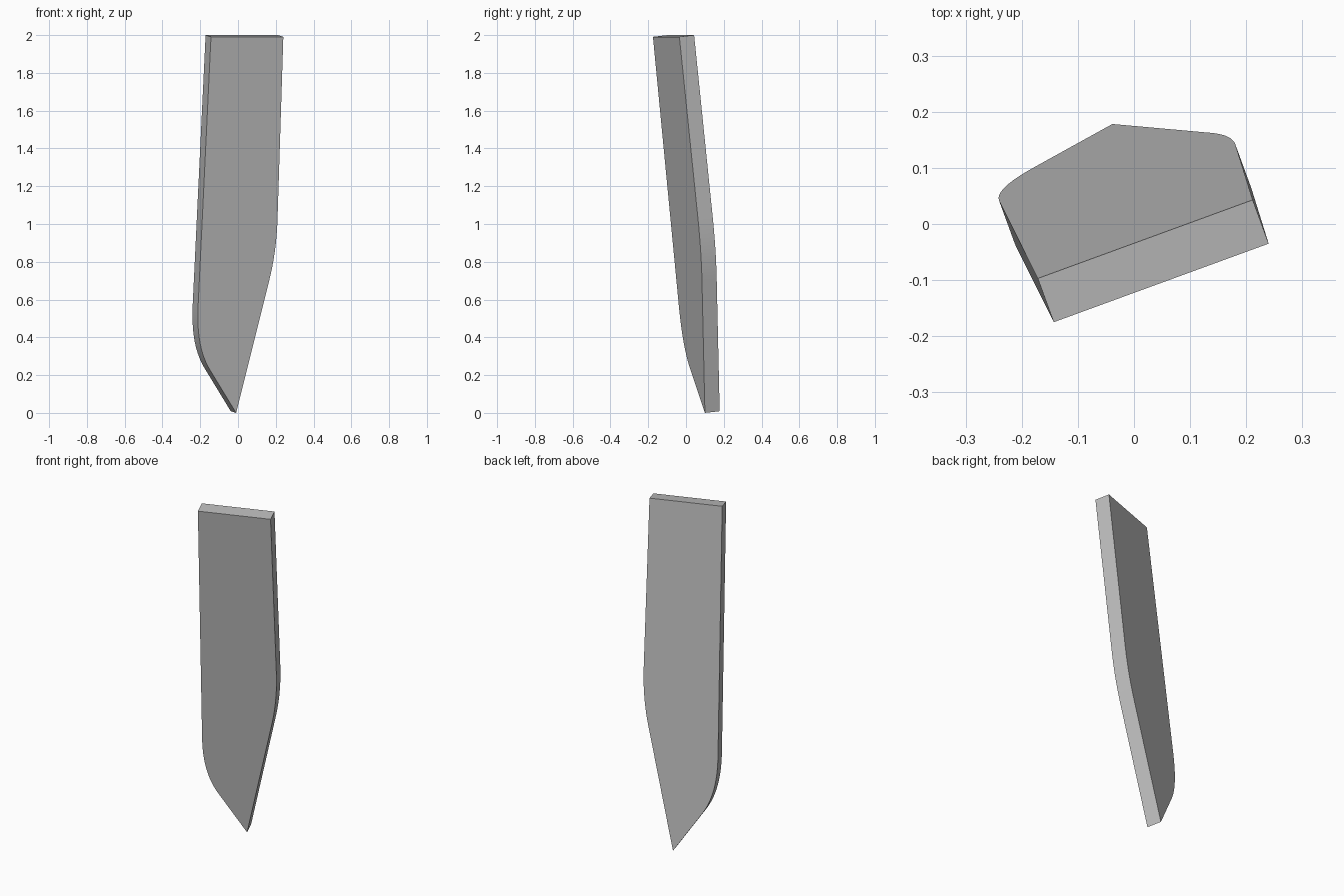
import bpy
import bmesh
import math
from mathutils import Vector

if "Cube" in bpy.data.objects:
    bpy.data.objects.remove(bpy.data.objects["Cube"])

TOP = 1.991
THICKNESS = Vector((-0.0285, 0.078, 0.009))


def on_face(x, z):
    """Place an outline point on the tilted, twisted front plane."""
    return Vector((x, -0.175 + 0.3655 * (x + 0.143) + 0.1138 * (TOP - z), z))


def rounded(start, corner, end, steps=10):
    """Soft corner between two straight edges."""
    a, b, c = Vector(start), Vector(corner), Vector(end)
    return [a.lerp(b, i / steps).lerp(b.lerp(c, i / steps), i / steps)
            for i in range(steps + 1)]


# Outline of the slab: square top, two rounded bends, pointed tip
outline = [(-0.143, TOP)]
outline += rounded((-0.212, 0.55), (-0.22, 0.345), (-0.15, 0.23))
outline += [(-0.01, 0.0)]
outline += rounded((0.165, 0.70), (0.203, 0.851), (0.209, 1.02))
outline += [(0.24, TOP)]

# Extrude the outline through the slab thickness
bm = bmesh.new()
front = bm.faces.new([bm.verts.new(on_face(x, z)) for x, z in outline])
extruded = bmesh.ops.extrude_face_region(bm, geom=[front], use_keep_orig=True)
back_verts = [v for v in extruded["geom"] if isinstance(v, bmesh.types.BMVert)]
bmesh.ops.translate(bm, vec=THICKNESS, verts=back_verts)
bmesh.ops.recalc_face_normals(bm, faces=bm.faces[:])
mesh = bpy.data.meshes.new("pointed_slab")
bm.to_mesh(mesh)
bm.free()

slab = bpy.data.objects.new("pointed_slab", mesh)
bpy.context.collection.objects.link(slab)

# Plain grey
grey = bpy.data.materials.new("plain_grey")
grey.use_nodes = True
colour = (0.5, 0.5, 0.5, 1.0)
grey.diffuse_color = colour
grey.node_tree.nodes["Principled BSDF"].inputs["Base Color"].default_value = colour
mesh.materials.append(grey)

# Smooth bends, sharp rims
bpy.ops.object.select_all(action="DESELECT")
slab.select_set(True)
bpy.context.view_layer.objects.active = slab
bpy.ops.object.shade_smooth_by_angle(angle=math.radians(30))
